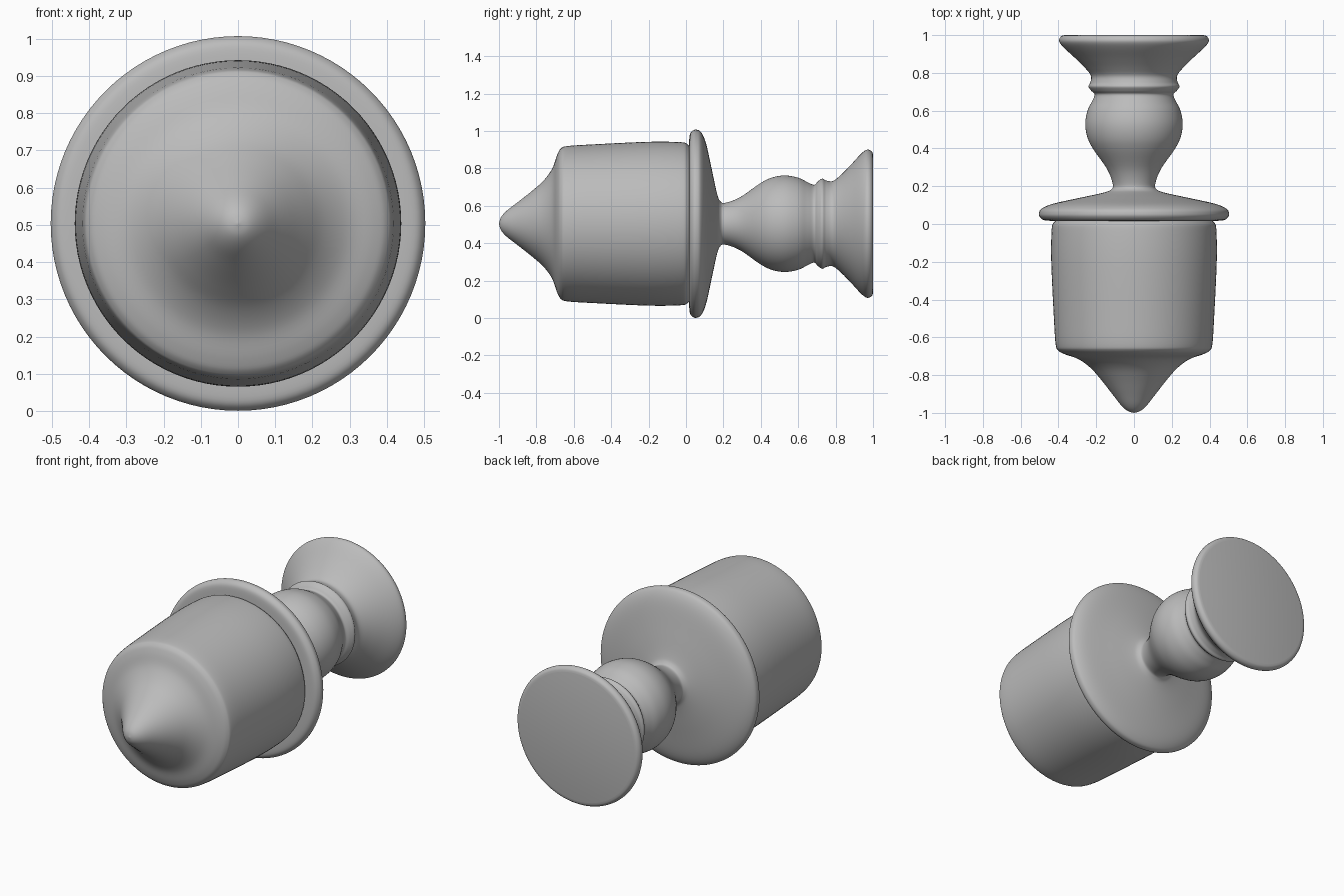
import bpy
import bmesh
import math
from mathutils import Vector

if "Cube" in bpy.data.objects:
    bpy.data.objects.remove(bpy.data.objects["Cube"])

AXIS_HEIGHT = 0.504
SIDES = 96

grey = bpy.data.materials.new("plain_grey")
grey.use_nodes = True
colour = (0.5, 0.5, 0.5, 1)
grey.diffuse_color = colour
grey.node_tree.nodes["Principled BSDF"].inputs["Base Color"].default_value = colour


def smooth_profile(points, steps=5):
    """Catmull-Rom curve through (position, radius) points."""
    pts = [Vector(p) for p in points]
    pts = [pts[0]] + pts + [pts[-1]]
    result = []
    for a, b, c, d in zip(pts, pts[1:], pts[2:], pts[3:]):
        for i in range(steps):
            t = i / steps
            result.append(0.5 * (2 * b + (c - a) * t + (2 * a - 5 * b + 4 * c - d) * t**2
                                 + (3 * b - a - 3 * c + d) * t**3))
    return result + [pts[-1]]


def lathe(name, profile):
    """Turn a profile about the long (y) axis."""
    bm = bmesh.new()
    verts = [bm.verts.new((max(r, 0), y, 0)) for y, r in profile]
    edges = [bm.edges.new(pair) for pair in zip(verts, verts[1:])]
    bmesh.ops.spin(bm, geom=verts + edges, cent=(0, 0, 0), axis=(0, 1, 0),
                   angle=math.tau, steps=SIDES, use_merge=True)
    bmesh.ops.remove_doubles(bm, verts=bm.verts, dist=0.0001)
    bmesh.ops.recalc_face_normals(bm, faces=bm.faces)
    mesh = bpy.data.meshes.new(name)
    bm.to_mesh(mesh)
    bm.free()
    mesh.materials.append(grey)
    obj = bpy.data.objects.new(name, mesh)
    bpy.context.collection.objects.link(obj)
    obj.location.z = AXIS_HEIGHT
    bpy.ops.object.select_all(action="DESELECT")
    obj.select_set(True)
    bpy.context.view_layer.objects.active = obj
    bpy.ops.object.shade_smooth_by_angle(angle=math.radians(40))
    return obj


# Pointed drum at the front, closed behind
drum = smooth_profile([
    (-1, 0), (-0.99, 0.033), (-0.96, 0.068), (-0.9, 0.115), (-0.82, 0.178),
    (-0.76, 0.232), (-0.715, 0.295), (-0.69, 0.365), (-0.67, 0.401),
    (-0.635, 0.415), (-0.5, 0.424), (-0.2, 0.438), (-0.03, 0.436),
    (0.005, 0.427), (0.02, 0.41)])
lathe("pointed_drum", drum + [Vector((0.02, 0))])

# Rounded flange flowing into the turned stem and flared foot
stem = smooth_profile([
    (0.016, 0.42), (0.02, 0.475), (0.035, 0.497), (0.055, 0.503),
    (0.08, 0.49), (0.107, 0.43), (0.138, 0.29), (0.165, 0.165),
    (0.182, 0.122), (0.21, 0.112), (0.29, 0.142), (0.395, 0.215),
    (0.46, 0.247), (0.53, 0.258), (0.6, 0.246), (0.65, 0.222),
    (0.685, 0.208), (0.705, 0.226), (0.728, 0.241), (0.75, 0.231),
    (0.785, 0.228), (0.825, 0.258), (0.875, 0.308), (0.93, 0.368),
    (0.96, 0.393), (0.98, 0.395), (0.995, 0.384), (1, 0.368)])
lathe("flange_and_stem", [Vector((0.016, 0))] + stem + [Vector((1, 0))])
